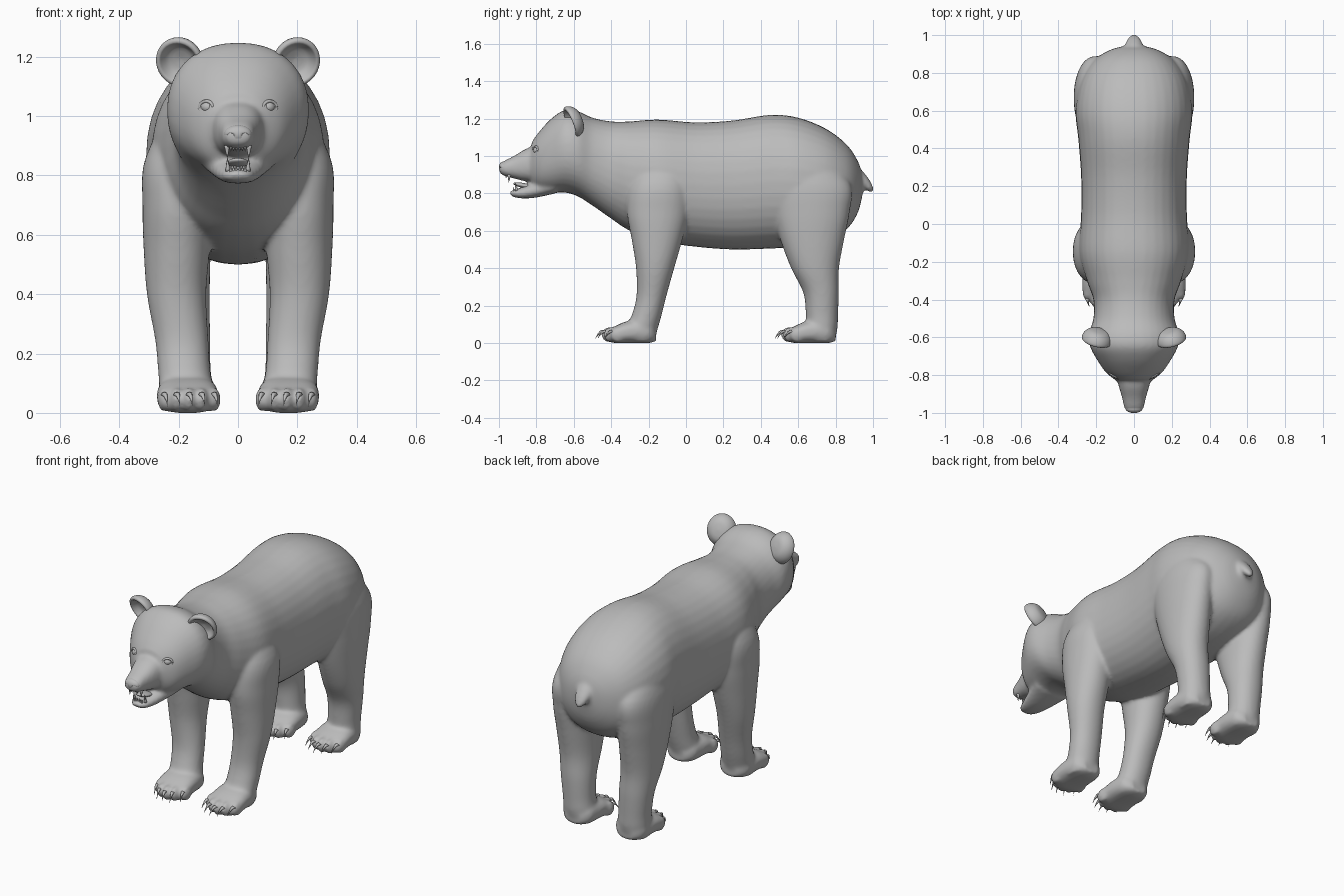
import bpy, bmesh, math
from mathutils import Vector, Matrix

cube = bpy.data.objects.get("Cube")
if cube:
    bpy.data.objects.remove(cube)

fur = bpy.data.materials.new("warm_grey")
fur.use_nodes = True
GREY = (0.5, 0.5, 0.5, 1)
fur.diffuse_color = GREY
fur.node_tree.nodes["Principled BSDF"].inputs["Base Color"].default_value = GREY


def finish(bm, name):
    bmesh.ops.recalc_face_normals(bm, faces=bm.faces)
    for f in bm.faces:
        f.smooth = True
    me = bpy.data.meshes.new(name)
    bm.to_mesh(me)
    bm.free()
    me.materials.append(fur)
    ob = bpy.data.objects.new(name, me)
    bpy.context.collection.objects.link(ob)
    return ob


def spline(rows, steps=5):
    """Catmull-Rom interpolation through the rows of numbers."""
    rows = [Vector(r) for r in rows]
    out = []
    for i in range(len(rows) - 1):
        a, b = rows[max(i - 1, 0)], rows[i]
        c, d = rows[i + 1], rows[min(i + 2, len(rows) - 1)]
        for k in range(steps):
            t = k / steps
            out.append(b + (c - a) * t / 2 + (a * 2 - b * 5 + c * 4 - d) * t * t / 2
                       + (b * 3 - a - c * 3 + d) * t ** 3 / 2)
    return out + [rows[-1]]


def skin(bm, rings):
    rings = [[bm.verts.new(p) for p in ring] for ring in rings]
    n = len(rings[0])
    for r, q in zip(rings, rings[1:]):
        for i in range(n):
            bm.faces.new((r[i], r[(i + 1) % n], q[(i + 1) % n], q[i]))
    bm.faces.new(rings[0])
    bm.faces.new(rings[-1])


def oval(a, b, power, n=36):
    for i in range(n):
        c, s = math.cos(math.tau * i / n), math.sin(math.tau * i / n)
        yield (math.copysign(abs(c) ** (2 / power), c) * a,
               math.copysign(abs(s) ** (2 / power), s) * b)


def loft_y(bm, rows, x=0, dy=0, power=2.2):
    """Rows: y, top, bottom, half width."""
    skin(bm, [[(x + u, y + dy, (top + low) / 2 + v)
               for u, v in oval(w, (top - low) / 2, power)]
              for y, top, low, w in spline(rows)])


def loft_z(bm, rows, side):
    """Rows: z, centre y, half depth, centre x, half width."""
    skin(bm, [[(side * x + u, y + v, z) for u, v in oval(w, d, 2.1)]
              for z, y, d, x, w in spline(rows)])


def ball(bm, at, radii, rot=Matrix(), seg=24):
    m = Matrix.Translation(at) @ rot.to_4x4() @ Matrix.Diagonal((*radii, 1))
    return bmesh.ops.create_uvsphere(bm, u_segments=seg, v_segments=seg // 2,
                                     radius=1, matrix=m)["verts"]


def spike(bm, start, end, r, sag=0):
    """Curved tapering cone for claws and teeth."""
    start, end = Vector(start), Vector(end)
    q = (end - start).to_track_quat('Z', 'Y')
    rings = []
    for k in range(6):
        t = k / 5
        c = start.lerp(end, t) + Vector((0, 0, sag * 4 * t * (1 - t)))
        rings.append([c + q @ Vector((u, v, 0)) for u, v in oval(r * (1.03 - t), r * (1.03 - t), 2, 8)])
    skin(bm, rings)


# Torso, neck and skull
body = bmesh.new()
loft_y(body, [(.945, .89, .80, .04), (.92, .97, .70, .13), (.86, 1.06, .61, .22),
              (.75, 1.145, .55, .285), (.6, 1.205, .515, .31), (.45, 1.22, .505, .295),
              (.25, 1.19, .5, .28), (.05, 1.18, .515, .28), (-.15, 1.195, .545, .29),
              (-.3, 1.185, .6, .25), (-.4, 1.185, .665, .215), (-.5, 1.205, .735, .215),
              (-.58, 1.24, .785, .238), (-.65, 1.245, .805, .232), (-.72, 1.2, .805, .195),
              (-.785, 1.13, .815, .15), (-.825, 1.075, .845, .1)])
# Upper muzzle and lower jaw
loft_y(body, [(-.74, 1.07, .865, .11), (-.85, 1.04, .865, .083), (-.92, 1.0, .88, .063),
              (-.97, .975, .893, .052), (-.998, .955, .91, .036)], power=2.4)
loft_y(body, [(-.7, .885, .80, .12), (-.8, .862, .778, .088), (-.87, .835, .773, .066),
              (-.92, .82, .78, .046), (-.94, .812, .792, .025)], power=2.4)
# Tail
ball(body, (0, .935, .885), (.047, .03, .1), Matrix.Rotation(math.radians(-140), 3, 'X'))

# Legs, feet and toes
front = [(1.02, -.12, .09, .17, .06), (.85, -.14, .16, .2, .115), (.7, -.15, .165, .207, .115),
         (.55, -.155, .135, .207, .111), (.4, -.165, .102, .207, .1), (.25, -.185, .08, .19, .09),
         (.15, -.21, .08, .182, .088), (.08, -.235, .085, .175, .09), (.01, -.24, .07, .175, .08)]
hind = [(1.02, .62, .12, .17, .09), (.85, .66, .22, .2, .112), (.7, .67, .205, .207, .112),
        (.55, .675, .17, .203, .11), (.4, .69, .128, .198, .103), (.27, .722, .095, .188, .094),
        (.15, .727, .086, .18, .088), (.08, .725, .085, .175, .09), (.01, .725, .07, .175, .08)]
foot = [(-.415, .06, .012, .06), (-.38, .09, 0, .098), (-.3, .12, 0, .103),
        (-.2, .12, 0, .09), (-.16, .08, .01, .05)]
claws = bmesh.new()
for side in (-1, 1):
    for leg, dy in ((front, 0), (hind, .96)):
        loft_z(body, leg, side)
        loft_y(body, foot, side * .17, dy, 2.6)
        for i in range(-2, 3):
            x = side * (.165 + i * .042)
            y = -.41 + .012 * i * i + dy
            ball(body, (x, y, .045), (.023, .045, .042), seg=16)
            spike(claws, (x, y - .03, .062), (x - side * .012, y - .075, .022), .011, .012)
bear = finish(body, "body")
remesh = bear.modifiers.new("blend", 'REMESH')
remesh.mode = 'VOXEL'
remesh.voxel_size = .01
remesh.use_smooth_shade = True
relax = bear.modifiers.new("relax", 'SMOOTH')
relax.factor = .5
relax.iterations = 9
finish(claws, "claws")

# Cupped ears, turned from a rim profile
profile = [(.002, .04), (.045, .034), (.07, .014), (.081, -.01), (.079, -.024),
           (.068, -.027), (.058, -.014), (.04, .004), (.002, .012)]
for side, name in ((1, "left_ear"), (-1, "right_ear")):
    bm = bmesh.new()
    skin(bm, [[(u, d, v * 1.08) for u, v in oval(r, r, 2, 32)] for r, d in spline(profile, 3)])
    bm.transform(Matrix.Translation((side * .193, -.597, 1.188))
                 @ Matrix.Rotation(side * math.radians(14), 4, 'Z')
                 @ Matrix.Rotation(math.radians(22), 4, 'X'))
    finish(bm, name)

# Eyes with lids
eyes, lids = bmesh.new(), bmesh.new()
for side in (-1, 1):
    at = Vector((side * .1, -.792, 1.03))
    ball(eyes, at, (.025, .025, .021))
    turn = Matrix.Rotation(side * math.radians(30), 3, 'Z')
    skin(lids, [[at + turn @ Vector((math.cos(a) * (.026 + u), -.012 + v, math.sin(a) * (.02 + u)))
                 for u, v in oval(.006, .008, 2, 8)]
                for a in (math.tau * k / 32 for k in range(33))])
finish(eyes, "eyes")
finish(lids, "eyelids")

# Nose pad with dented nostrils
nose = bmesh.new()
for v in ball(nose, (0, -.975, .94), (.046, .026, .03), seg=48):
    gap = math.hypot((abs(v.co.x) - .024) / .012, (v.co.z - .932) / .011)
    if gap < 1 and v.co.y < -.975:
        v.co.y += .022 * (1 - gap * gap)
finish(nose, "nose")

# Tongue and teeth
tongue = bmesh.new()
ball(tongue, (0, -.86, .84), (.04, .065, .014), Matrix.Rotation(math.radians(-12), 3, 'X'))
finish(tongue, "tongue")
teeth = bmesh.new()
for side in (-1, 1):
    spike(teeth, (side * .037, -.945, .9), (side * .036, -.948, .857), .01)
    spike(teeth, (side * .034, -.905, .815), (side * .036, -.915, .862), .009)
    for i in range(3):
        x = side * (.006 + .009 * i)
        spike(teeth, (x, -.962, .905), (x, -.962, .88), .007)
        spike(teeth, (x, -.92, .81), (x, -.922, .836), .006)
finish(teeth, "teeth")
